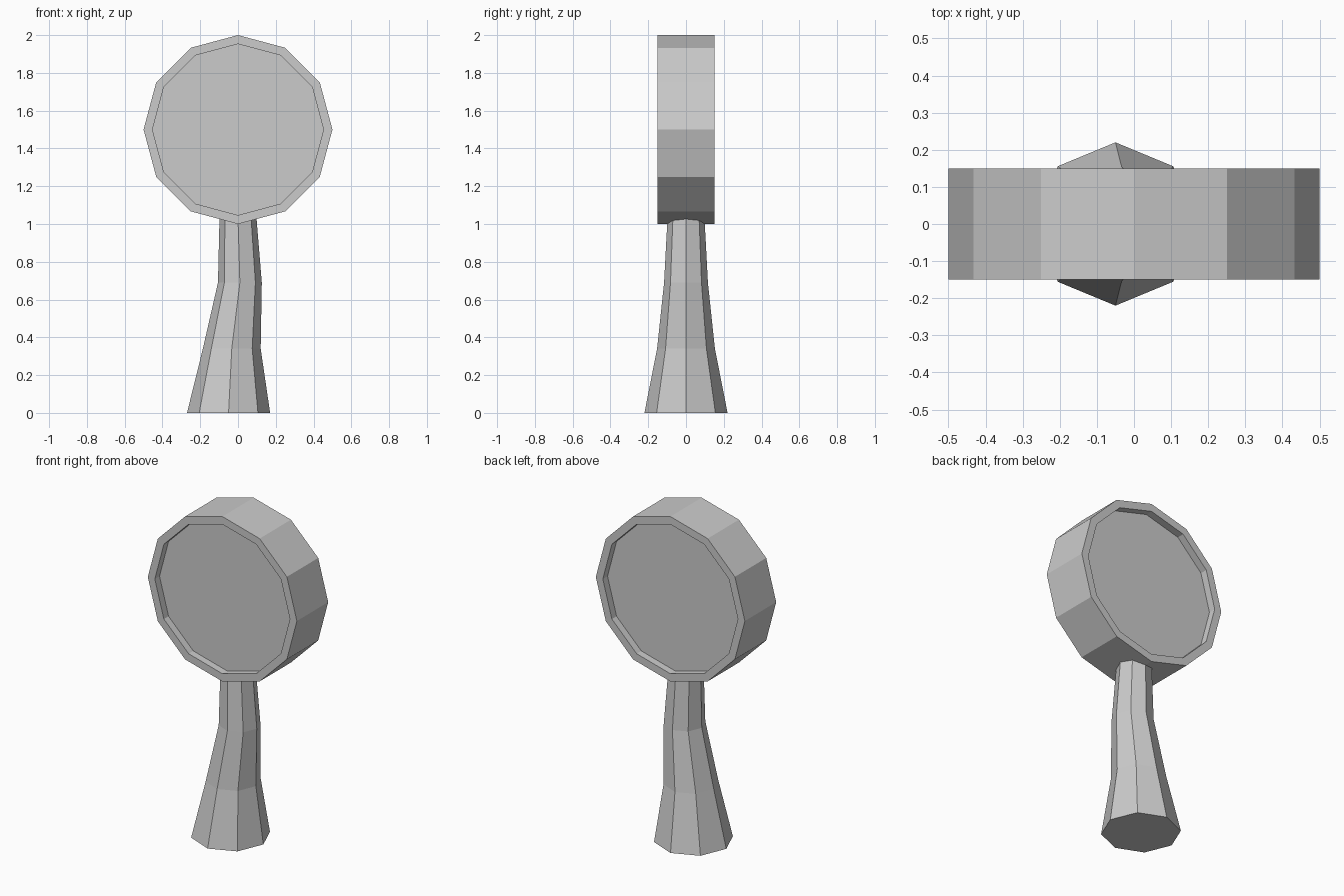
import bpy, bmesh, math

if "Cube" in bpy.data.objects:
    bpy.data.objects.remove(bpy.data.objects["Cube"])


def finish(bm, name):
    bmesh.ops.recalc_face_normals(bm, faces=bm.faces)
    mesh = bpy.data.meshes.new(name)
    bm.to_mesh(mesh)
    bm.free()
    obj = bpy.data.objects.new(name, mesh)
    bpy.context.collection.objects.link(obj)
    return obj


def loft(name, rings):
    """Join equal-sized rings of points and cap both ends."""
    bm = bmesh.new()
    loops = [[bm.verts.new(p) for p in ring] for ring in rings]
    n = len(loops[0])
    for a, b in zip(loops, loops[1:]):
        for i in range(n):
            j = (i + 1) % n
            bm.faces.new((a[i], a[j], b[j], b[i]))
    bm.faces.new(loops[0])
    bm.faces.new(loops[-1])
    return finish(bm, name)


def circle(n, r):
    return [(r * math.cos(2 * math.pi * i / n), r * math.sin(2 * math.pi * i / n))
            for i in range(n)]


# Head: twelve-sided drum with a shallow recess on both faces (radius, y)
head_profile = [(0.453, -0.105), (0.453, -0.15), (0.5, -0.15),
                (0.5, 0.15), (0.453, 0.15), (0.453, 0.105)]
loft("head", [[(x, y, 1.5 + z) for x, z in circle(12, r)] for r, y in head_profile])

# Handle: eight-sided, gently curved and flared to the foot (centre x, z, radius)
handle_profile = [(-0.05, 0, 0.22), (-0.033, 0.34, 0.153),
                  (0.01, 0.69, 0.116), (0.0, 1.03, 0.098)]
loft("handle", [[(cx + x, y, z) for x, y in circle(8, r)] for cx, z, r in handle_profile])
